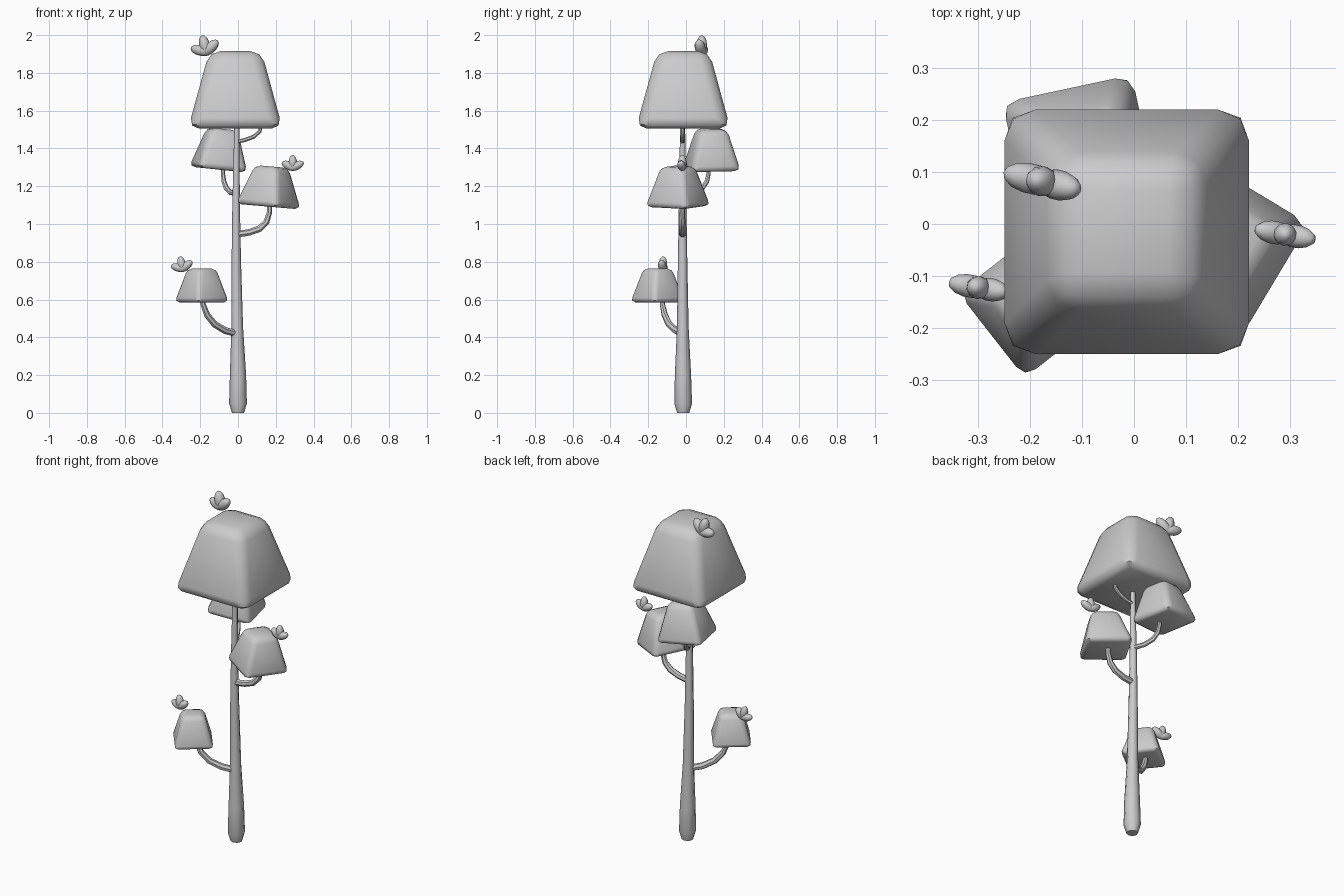
import bpy, bmesh, math
from mathutils import Vector, Matrix

if "Cube" in bpy.data.objects:
    bpy.data.objects.remove(bpy.data.objects["Cube"])


def finish(bm, name, angle=40):
    bmesh.ops.recalc_face_normals(bm, faces=bm.faces)
    mesh = bpy.data.meshes.new(name)
    bm.to_mesh(mesh)
    bm.free()
    obj = bpy.data.objects.new(name, mesh)
    bpy.context.collection.objects.link(obj)
    bpy.ops.object.select_all(action='DESELECT')
    obj.select_set(True)
    bpy.context.view_layer.objects.active = obj
    bpy.ops.object.shade_smooth_by_angle(angle=math.radians(angle))
    return obj


# tapered tube swept along points (x, y, z, radius)
def tube(name, pts, sides):
    bm = bmesh.new()
    p = [Vector(q[:3]) for q in pts]
    rings = []
    for i, q in enumerate(pts):
        t = (p[min(i + 1, len(p) - 1)] - p[max(i - 1, 0)]).normalized()
        u = Vector((0.35, -1, 0.05)).cross(t).normalized()
        v = t.cross(u)
        if name == "trunk":
            u, v = Vector((1, 0, 0)), Vector((0, 1, 0))
        rings.append([bm.verts.new(p[i] + q[3] * (
            u * math.cos(2 * math.pi * k / sides) + v * math.sin(2 * math.pi * k / sides)))
            for k in range(sides)])
    for a, b in zip(rings, rings[1:]):
        for k in range(sides):
            n = (k + 1) % sides
            bm.faces.new((a[k], a[n], b[n], b[k]))
    bm.faces.new(rings[0][::-1])
    bm.faces.new(rings[-1])
    return finish(bm, name, 50)


# bevelled tapered block of foliage, base centre at (x, y, z)
def crown(name, base, half, height, turn=0, tilt=0):
    bm = bmesh.new()
    bmesh.ops.create_cube(bm, size=2)
    for v in bm.verts:
        top = v.co.z > 0
        w = 0.59 if top else 1.07
        v.co = Vector((v.co.x * w, v.co.y * w, 1.75 if top else 0))
    bmesh.ops.bevel(bm, geom=bm.edges[:], offset=0.25, segments=2,
                    profile=0.5, affect='EDGES')
    m = (Matrix.Translation(base) @ Matrix.Rotation(math.radians(tilt), 4, 'Y')
         @ Matrix.Rotation(math.radians(turn), 4, 'Z')
         @ Matrix.Diagonal((half, half, height / 1.75, 1)))
    bm.transform(m)
    return finish(bm, name, 60)


# three-lobed leaf fanning out from its lower centre
def leaf(name, centre, size, lean, turn):
    bm = bmesh.new()
    place = Matrix.Translation(centre) @ Matrix.Rotation(math.radians(turn), 4, 'Z')
    for ang, length in ((90 + lean + 62, 0.54), (90 + lean, 0.56), (90 + lean - 62, 0.54)):
        m = (place @ Matrix.Rotation(-math.radians(ang), 4, 'Y')
             @ Matrix.Translation((size * (length - 0.34), 0, 0))
             @ Matrix.Diagonal((size * 0.36, size * 0.19, size * 0.19, 1)))
        bmesh.ops.create_uvsphere(bm, u_segments=10, v_segments=7, radius=1,
                                  matrix=m @ Matrix.Rotation(math.pi / 2, 4, 'Y'))
    return finish(bm, name, 60)


# trunk
tube("trunk", [(0, -0.015, 0, 0.032), (0, -0.015, 0.05, 0.047), (0, -0.016, 0.2, 0.043),
               (-0.004, -0.017, 0.45, 0.031), (-0.009, -0.018, 0.8, 0.025),
               (-0.01, -0.018, 1.1, 0.02), (-0.006, -0.018, 1.54, 0.013)], 8)

# branches
tube("branch_low", [(-0.005, -0.02, 0.42, 0.019), (-0.07, -0.055, 0.437, 0.019),
                    (-0.125, -0.09, 0.47, 0.018), (-0.165, -0.113, 0.52, 0.017),
                    (-0.185, -0.125, 0.575, 0.014), (-0.19, -0.127, 0.62, 0.013)], 7)
tube("branch_right", [(-0.005, -0.018, 0.945, 0.018), (0.06, -0.02, 0.955, 0.018),
                      (0.115, -0.02, 0.975, 0.018), (0.15, -0.02, 1.01, 0.017),
                      (0.166, -0.02, 1.06, 0.014), (0.168, -0.02, 1.12, 0.013)], 7)
tube("branch_back", [(-0.008, -0.015, 1.16, 0.014), (-0.04, 0.04, 1.168, 0.014),
                     (-0.062, 0.085, 1.19, 0.014), (-0.075, 0.11, 1.225, 0.013),
                     (-0.08, 0.12, 1.27, 0.011), (-0.08, 0.12, 1.32, 0.011)], 7)
tube("branch_top", [(-0.006, -0.018, 1.435, 0.011), (0.04, -0.018, 1.445, 0.011),
                    (0.085, -0.018, 1.463, 0.011), (0.115, -0.018, 1.49, 0.01),
                    (0.13, -0.018, 1.55, 0.009)], 7)

# foliage blocks
crown("crown_top", (-0.014, -0.015, 1.505), 0.234, 0.41)
crown("crown_back", (-0.105, 0.135, 1.288), 0.127, 0.217, 12, 6)
crown("crown_right", (0.16, -0.043, 1.092), 0.126, 0.213, -31, 5)
crown("crown_low", (-0.192, -0.15, 0.585), 0.103, 0.18, 38)

# leaves
leaf("leaf_top", (-0.168, 0.08, 1.912), 0.155, 15, -13)
leaf("leaf_right", (0.29, -0.02, 1.297), 0.118, 0, -10)
leaf("leaf_low", (-0.293, -0.123, 0.762), 0.118, 12, -10)
